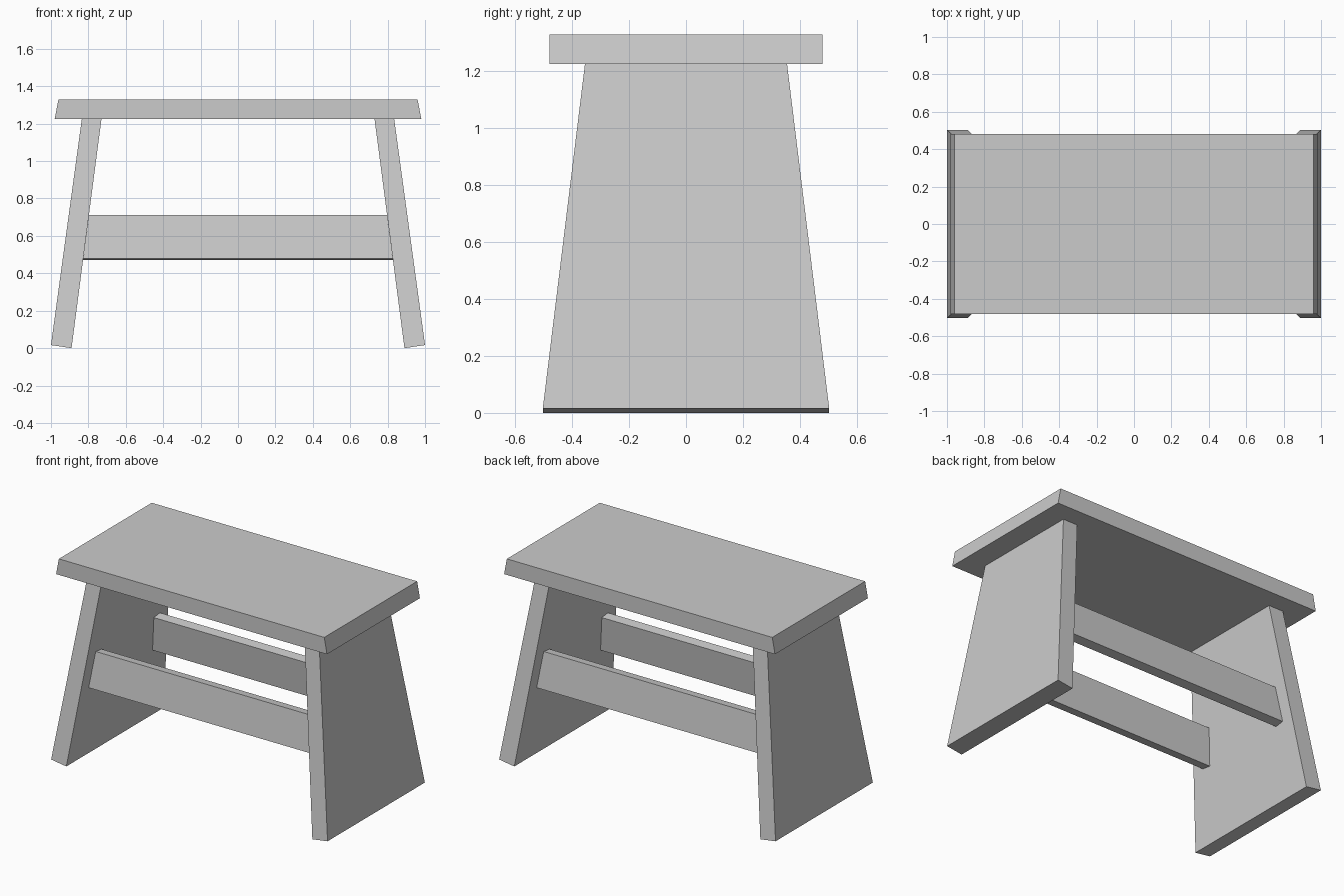
import bpy

cube = bpy.data.objects.get("Cube")
if cube:
    bpy.data.objects.remove(cube, do_unlink=True)

grey = bpy.data.materials.new("plain grey")
grey.use_nodes = True
colour = (0.6, 0.6, 0.6, 1)
grey.diffuse_color = colour
grey.node_tree.nodes["Principled BSDF"].inputs["Base Color"].default_value = colour

# Faces of a slab: corners run bottom ring, then top ring
FACES = [(3, 2, 1, 0), (4, 5, 6, 7)] + [
    (i, (i + 1) % 4, (i + 1) % 4 + 4, i + 4) for i in range(4)]


def slab(name, bottom, top):
    """Six-sided board from two four-corner rings, counter-clockwise from above."""
    mesh = bpy.data.meshes.new(name)
    mesh.from_pydata(bottom + top, [], FACES)
    mesh.materials.append(grey)
    obj = bpy.data.objects.new(name, mesh)
    bpy.context.collection.objects.link(obj)
    return obj


def ring(x, y, z):
    return [(-x, -y, z), (x, -y, z), (x, y, z), (-x, y, z)]


def mirrored(name, bottom, top, axis):
    """Board and its mirror image across the centre plane."""
    for side, label in ((1, "left" if axis == 0 else "back"),
                        (-1, "right" if axis == 0 else "front")):
        def flip(points):
            pts = [tuple(c * side if i == axis else c for i, c in enumerate(p))
                   for p in points]
            return pts if side > 0 else pts[::-1]
        slab(f"{label}_{name}", flip(bottom), flip(top))


# Seat board with slanted ends
slab("seat", ring(0.98, 0.48, 1.225), ring(0.96, 0.48, 1.33))


# Splayed, tapered side panels with square-cut feet
def leg_ring(inner, outer, y, z_in, z_out):
    return [(inner, -y, z_in), (outer, -y, z_out), (outer, y, z_out), (inner, y, z_in)]


mirrored("leg", leg_ring(0.89, 1.0, 0.503, 0.0, 0.016),
         leg_ring(0.73, 0.835, 0.355, 1.225, 1.225), 0)


# Leaning stretchers whose ends meet the sloping panels
def rail_ring(inner, outer, z_in, z_out):
    def reach(z):
        return 0.89 - 0.131 * z
    a, b = reach(z_in), reach(z_out)
    return [(-a, inner, z_in), (a, inner, z_in), (b, outer, z_out), (-b, outer, z_out)]


mirrored("stretcher", rail_ring(0.300, 0.362, 0.470, 0.478),
         rail_ring(0.270, 0.332, 0.703, 0.711), 1)
